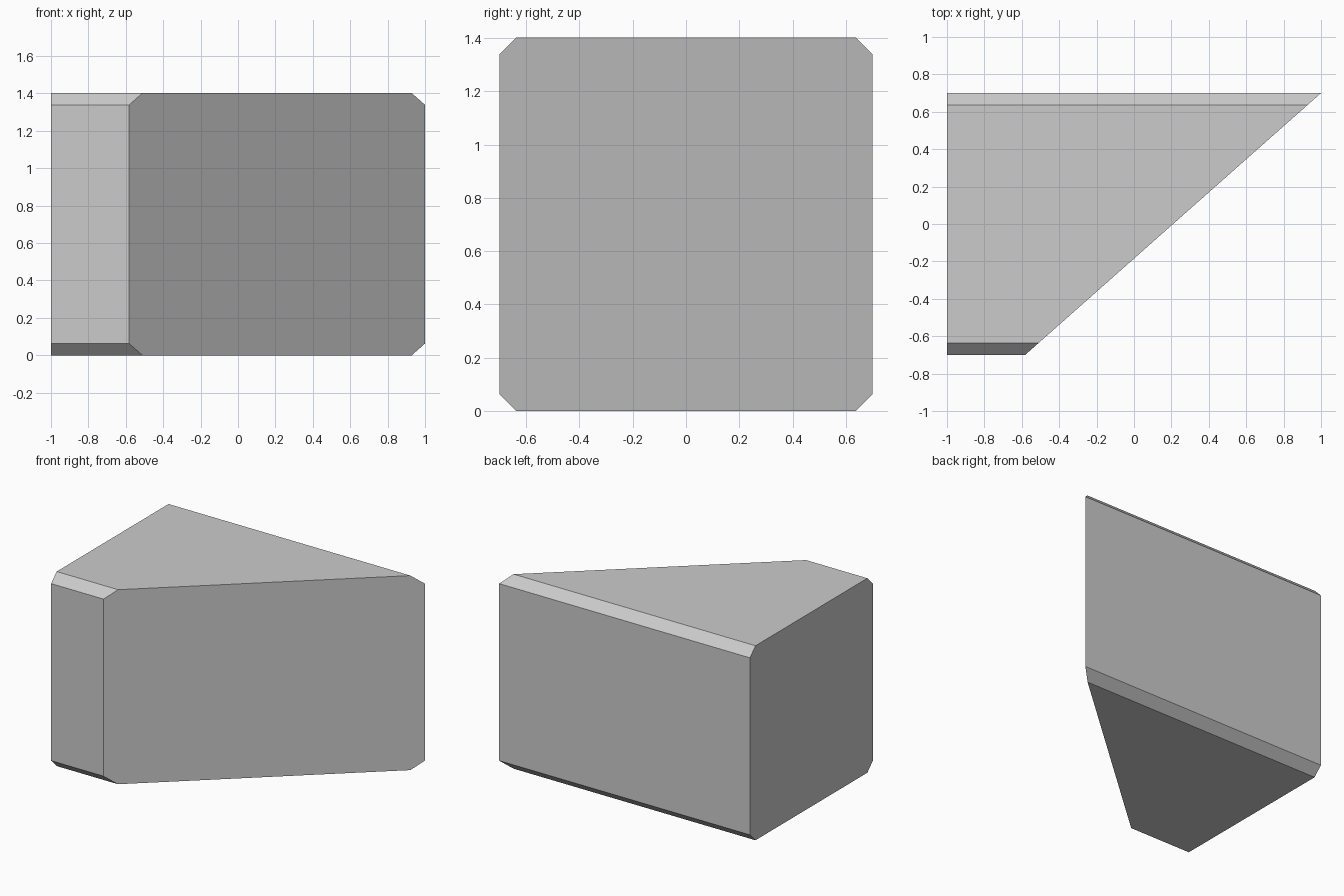
import bpy, bmesh

if "Cube" in bpy.data.objects:
    bpy.data.objects.remove(bpy.data.objects["Cube"])

HALF, HEIGHT, C = 0.70, 1.402, 0.063   # half depth, height, chamfer
NOSE_X = -0.582                        # where the slanted face meets the front

# Chamfered square cross-section in (y, z)
profile = [(-HALF + C, 0), (HALF - C, 0), (HALF, C), (HALF, HEIGHT - C),
           (HALF - C, HEIGHT), (-HALF + C, HEIGHT), (-HALF, HEIGHT - C), (-HALF, C)]

bm = bmesh.new()

# Extrude the section along x
end = bm.faces.new([bm.verts.new((-1, y, z)) for y, z in profile])
ext = bmesh.ops.extrude_face_region(bm, geom=[end], use_keep_orig=True)
far = [v for v in ext["geom"] if isinstance(v, bmesh.types.BMVert)]

# Shear the far end onto the diagonal plane
for v in far:
    v.co.x = NOSE_X + (v.co.y + HALF) / (2 * HALF) * (1 - NOSE_X)

bmesh.ops.recalc_face_normals(bm, faces=bm.faces)
mesh = bpy.data.meshes.new("slanted_block")
bm.to_mesh(mesh)
bm.free()
bpy.context.collection.objects.link(bpy.data.objects.new("slanted_block", mesh))
